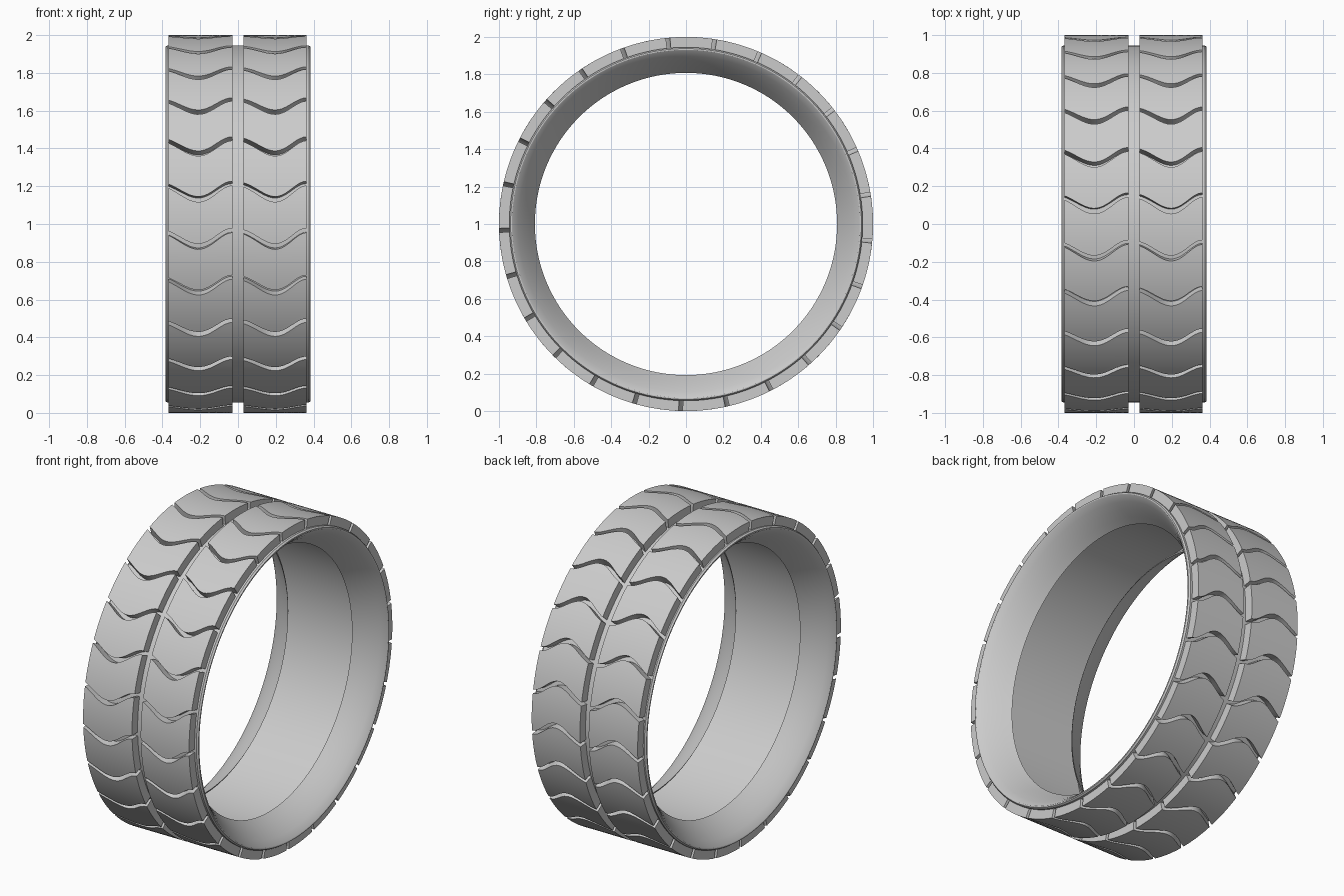
import bpy, bmesh, math

RADIUS = 1.0
BLOCKS = 25            # tread blocks around each half
PITCH = math.tau / BLOCKS
SEGMENTS = 150

cube = bpy.data.objects.get("Cube")
if cube:
    bpy.data.objects.remove(cube, do_unlink=True)

rubber = bpy.data.materials.new("grey_rubber")
rubber.use_nodes = True
GREY = (0.6, 0.6, 0.6, 1)
rubber.diffuse_color = GREY
rubber.node_tree.nodes["Principled BSDF"].inputs["Base Color"].default_value = GREY


def around(x, r, a):
    """Point at radius r; the angle runs from the front up over the top."""
    return (x, -r * math.cos(a), RADIUS + r * math.sin(a))


def finish(name, bm):
    bmesh.ops.recalc_face_normals(bm, faces=bm.faces)
    mesh = bpy.data.meshes.new(name)
    bm.to_mesh(mesh)
    bm.free()
    mesh.materials.append(rubber)
    obj = bpy.data.objects.new(name, mesh)
    bpy.context.collection.objects.link(obj)
    bpy.ops.object.select_all(action='DESELECT')
    obj.select_set(True)
    bpy.context.view_layer.objects.active = obj
    bpy.ops.object.shade_smooth_by_angle(angle=math.radians(28))


# Carcass: hollow shell, mirrored half profile (x, radius) from the outer
# band round the rim, down the flared sidewall and back up into the cavity
half = [(0.375, 0.945), (0.385, 0.938), (0.385, 0.931), (0.382, 0.926),
        (0.35, 0.897), (0.31, 0.866), (0.265, 0.836), (0.22, 0.808),
        (0.232, 0.826), (0.29, 0.868), (0.335, 0.905), (0.345, 0.925)]
profile = half + [(-x, r) for x, r in reversed(half)]
bm = bmesh.new()
rings = [[bm.verts.new(around(x, r, math.tau * s / SEGMENTS)) for x, r in profile]
         for s in range(SEGMENTS)]
for s in range(SEGMENTS):
    a, b = rings[s], rings[(s + 1) % SEGMENTS]
    for i in range(len(profile)):
        j = (i + 1) % len(profile)
        bm.faces.new((a[i], a[j], b[j], b[i]))
finish("carcass", bm)


def wave(u, start):
    """Angular offset of a groove: straight at its first end, level at its last."""
    t = start + 0.7 * u + (0.3 - start) * u * u
    return -0.077 + 0.043 * math.cos(math.tau * t)


def tread(name, x0, x1, start, nx=18, na=8):
    """Ring of curved blocks separated by wavy grooves."""
    bm = bmesh.new()
    for k in range(BLOCKS):
        layers = []
        for r in (0.935, RADIUS):
            grid = []
            for i in range(nx + 1):
                u = i / nx
                gap = 0.022 + 0.007 * math.sin(math.pi * u)
                first = k * PITCH + wave(u, start) + gap / 2
                grid.append([bm.verts.new(around(
                    x0 + (x1 - x0) * u, r, first + (PITCH - gap) * j / na))
                    for j in range(na + 1)])
            layers.append(grid)
        low, top = layers
        for grid in layers:
            for i in range(nx):
                for j in range(na):
                    bm.faces.new((grid[i][j], grid[i + 1][j],
                                  grid[i + 1][j + 1], grid[i][j + 1]))
        for i in range(nx):          # groove walls
            for j in (0, na):
                bm.faces.new((low[i][j], low[i + 1][j], top[i + 1][j], top[i][j]))
        for j in range(na):          # side walls
            for i in (0, nx):
                bm.faces.new((low[i][j], low[i][j + 1], top[i][j + 1], top[i][j]))
    finish(name, bm)


tread("left_tread_blocks", 0.03, 0.363, 0.1)
tread("right_tread_blocks", -0.367, -0.03, 0.14)
